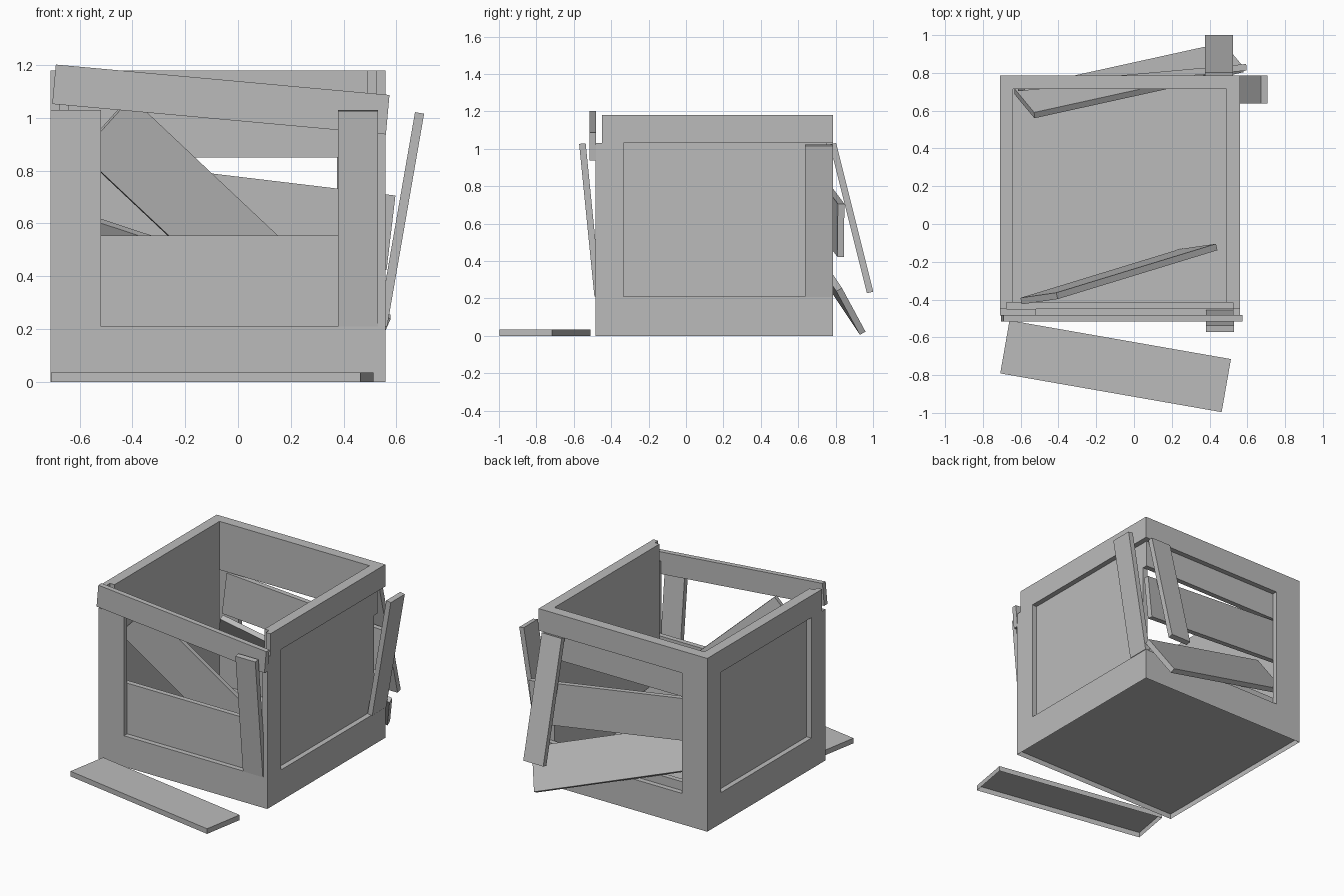
import bpy
import bmesh
from mathutils import Matrix, Vector

if "Cube" in bpy.data.objects:
    bpy.data.objects.remove(bpy.data.objects["Cube"], do_unlink=True)

grey = bpy.data.materials.new("plain grey")
grey.use_nodes = True
colour = (0.5, 0.5, 0.5, 1)
grey.diffuse_color = colour
grey.node_tree.nodes["Principled BSDF"].inputs["Base Color"].default_value = colour

T = 0.035            # board thickness
SLAT = (1.19, 0.285)  # length and width of a wall slat
POST = (0.82, 0.15)   # length and width of a loose corner post


def finish(name, bm):
    mesh = bpy.data.meshes.new(name)
    bm.to_mesh(mesh)
    bm.free()
    mesh.materials.append(grey)
    obj = bpy.data.objects.new(name, mesh)
    bpy.context.collection.objects.link(obj)


def add_box(bm, x, y, z):
    scale = Matrix.Diagonal((x[1] - x[0], y[1] - y[0], z[1] - z[0], 1))
    mid = Vector((x[0] + x[1], y[0] + y[1], z[0] + z[1])) / 2
    bmesh.ops.create_cube(bm, size=1, matrix=Matrix.Translation(mid) @ scale)


def box(name, x, y, z):
    bm = bmesh.new()
    add_box(bm, x, y, z)
    finish(name, bm)


def open_faces(bm, directions):
    bm.normal_update()
    gone = [f for f in bm.faces if any(f.normal.dot(Vector(d)) > 0.9 for d in directions)]
    bmesh.ops.delete(bm, geom=gone, context='FACES')


def board(name, centre, along, across, size, open_bottom=False):
    """Loose board laid along one direction and spread across another."""
    u = Vector(along).normalized()
    w = Vector(across)
    w = (w - u * w.dot(u)).normalized()
    turn = Matrix((u, w, u.cross(w))).transposed().to_4x4()
    scale = Matrix.Diagonal((*size, T, 1))
    bm = bmesh.new()
    bmesh.ops.create_cube(bm, size=1, matrix=Matrix.Translation(Vector(centre)) @ turn @ scale)
    if open_bottom:
        open_faces(bm, [(0, 0, -1)])
    finish(name, bm)


# Main extents: outer faces, and the inner limit of the outer frame layer
X0, X1, Y0, Y1, TOP = -0.71, 0.56, -0.485, 0.785, 1.18
LOW, HIGH = 0.21, 1.03
XI0, XI1, YI0, YI1 = X0 + T, X1 - T, Y0 + T, Y1 - T

# Floor and the hollow skirt below it
box("floor", (XI0, XI1), (YI0, YI1), (T, 2 * T))
skirt = bmesh.new()
add_box(skirt, (X0, X1), (Y0, Y1), (0, T))
open_faces(skirt, [(0, 0, 1), (0, 0, -1)])
finish("skirt", skirt)

# Side walls: inner panel, rails and the posts still in place
for side, outer, inner, step in (("right", X0, XI0, T), ("left", X1, XI1, -T)):
    span = sorted((outer, inner))
    panel = sorted((inner, inner + step))
    box(side + "_panel", panel, (YI0 + T, YI1 - T), (T, TOP))
    box(side + "_top_rail", span, (YI0, Y1), (HIGH, TOP))
    box(side + "_bottom_rail", span, (Y0, Y1), (T, LOW))
    box(side + "_front_post", span, (Y0, Y0 + 0.15), (LOW, HIGH))
box("right_back_post", (X0, XI0), (Y1 - 0.15, Y1), (LOW, HIGH))

# Front and back frames
for end, span in (("front", (Y0, YI0)), ("back", (YI1, Y1))):
    box(end + "_bottom_rail", (XI0, XI1), span, (T, LOW))
    box(end + "_right_post", (XI0, -0.52), span, (LOW, HIGH))
box("back_top_rail", (XI0, XI1), (YI1, Y1), (HIGH, TOP))

# Wall slats still fixed
box("front_lower_slats", (XI0, XI1), (YI0, YI0 + T), (T, 0.555))
box("back_lower_slat", (XI0, XI1), (YI1 - T, YI1), (T, 0.27))
box("back_top_slat", (XI0, XI1), (YI1 - T, YI1), (0.85, TOP))

# Slats knocked loose
board("back_middle_slat", (-0.01, 0.775, 0.635), (1, 0.09, -0.12), (0, 0, 1), SLAT)
board("back_hanging_slat", (-0.027, 0.76, 0.313), (1, 0.22, -0.33), (-0.1, 0.13, -0.24), SLAT)
board("inside_slat", (-0.08, -0.265, 0.575), (0.85, 0.26, -0.8), (0.2, 0.03, 0.21), SLAT)
board("ground_slat", (-0.0975, -0.753, T / 2), (1, -0.175, 0), (0, 1, 0), SLAT, open_bottom=True)

# Frame boards knocked loose
board("front_loose_rail", (-0.065, -0.499, 1.07), (1, 0, -0.091), (0, 0, 1), (1.27, 0.15))
board("front_loose_post", (0.455, -0.513, 0.62), (0, -0.1, 1), (1, 0, 0), POST)
board("back_loose_post", (0.45, 0.885, 0.63), (0, -0.25, 1), (1, 0, 0), POST)
board("left_loose_post", (0.618, 0.712, 0.615), (0.174, 0, 1), (0, 1, 0), POST)
